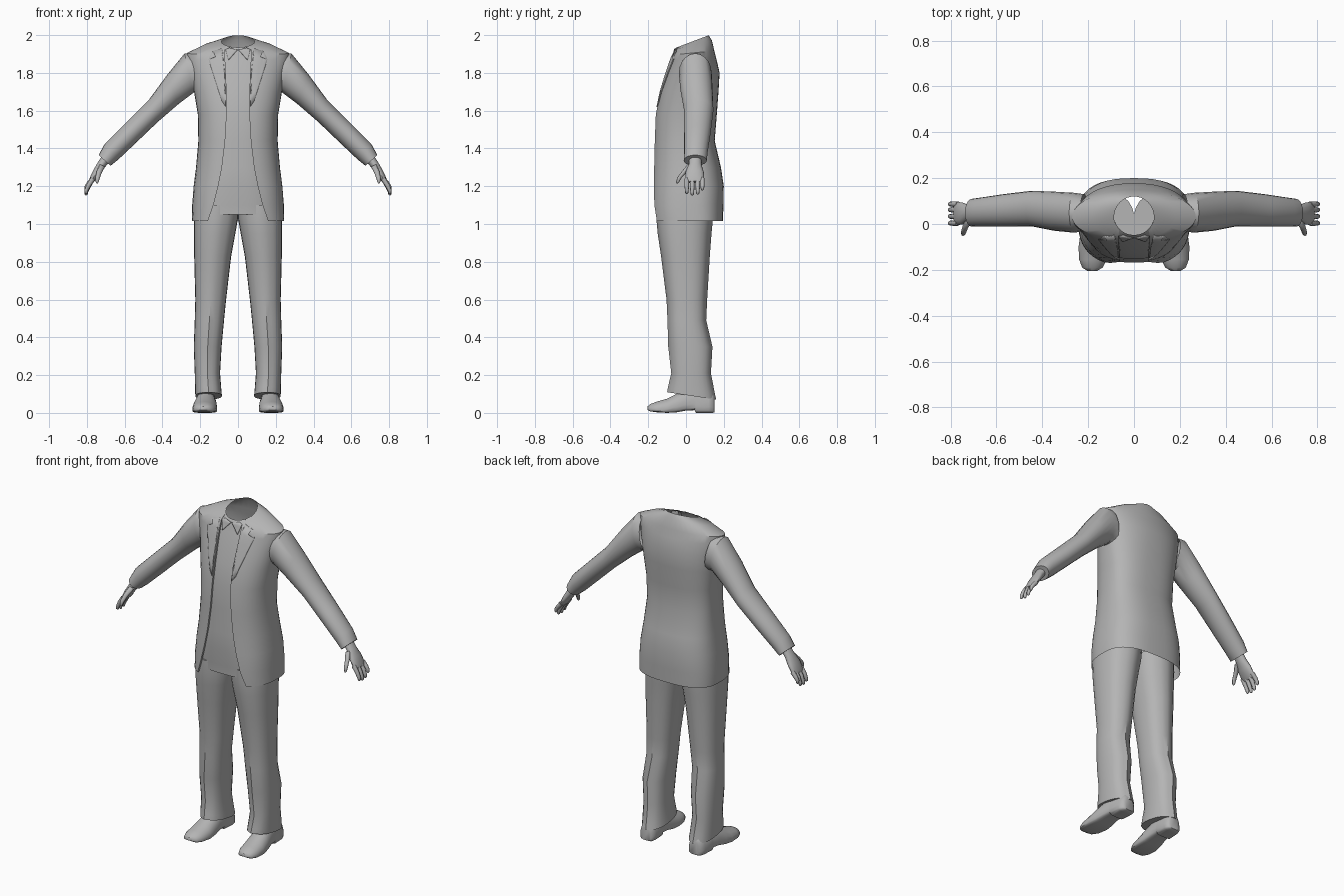
import bpy, bmesh, math
from mathutils import Vector
from mathutils.bvhtree import BVHTree

if "Cube" in bpy.data.objects:
    bpy.data.objects.remove(bpy.data.objects["Cube"])

grey = bpy.data.materials.new("suit_grey")
grey.diffuse_color = (0.46, 0.46, 0.46, 1)
grey.use_nodes = True
grey.node_tree.nodes["Principled BSDF"].inputs["Base Color"].default_value = grey.diffuse_color


def finish(name, bm, mirror=False, angle=35):
    me = bpy.data.meshes.new(name)
    bm.to_mesh(me)
    bm.free()
    ob = bpy.data.objects.new(name, me)
    bpy.context.collection.objects.link(ob)
    me.materials.append(grey)
    if mirror:
        mod = ob.modifiers.new("mirror", 'MIRROR')
        mod.use_clip = False
        mod.use_mirror_merge = False
    bpy.ops.object.select_all(action='DESELECT')
    bpy.context.view_layer.objects.active = ob
    ob.select_set(True)
    bpy.ops.object.shade_smooth_by_angle(angle=math.radians(angle))
    return ob


def loft(name, rings, closed=True, caps=(True, True), mirror=False, angle=35):
    """Skin a list of equal-length point rings."""
    bm = bmesh.new()
    vs = [[bm.verts.new(p) for p in r] for r in rings]
    n = len(rings[0])
    for a, b in zip(vs, vs[1:]):
        for j in range(n if closed else n - 1):
            k = (j + 1) % n
            bm.faces.new((a[j], a[k], b[k], b[j]))
    if caps[0]:
        bm.faces.new(vs[0][::-1])
    if caps[1]:
        bm.faces.new(vs[-1])
    if closed:
        bmesh.ops.recalc_face_normals(bm, faces=bm.faces)
    return finish(name, bm, mirror, angle)


def spow(v, e):
    return math.copysign(abs(v) ** e, v)


def body_point(a, z, k, hx, f, b, n):
    """Point on a body section; angle 0 faces the front."""
    yc = 0.03
    c = spow(math.cos(a), 2 / n)
    y = yc - c * ((yc - f) if c > 0 else (b - yc))
    return (hx * spow(math.sin(a), 2 / n), y, z + k * (y - yc))


# Body sections: z, tilt, half width, front y, back y, squareness, half opening
BODY = [
    (1.015, 0, .245, -.182, .196, 2.7, .160),
    (1.10, 0, .243, -.183, .198, 2.7, .130),
    (1.20, 0, .235, -.180, .200, 2.6, .105),
    (1.30, 0, .222, -.176, .185, 2.5, .085),
    (1.44, 0, .210, -.170, .152, 2.5, .068),
    (1.58, 0, .213, -.163, .163, 2.5, .060),
    (1.70, 0, .233, -.138, .172, 2.4, .060),
    (1.80, 0, .252, -.108, .178, 2.2, .065),
    (1.87, 0, .270, -.085, .162, 2.0, .068),
    (1.905, .1, .270, -.075, .150, 2.0, .068),
    (1.945, .25, .180, -.068, .137, 2.0, .068),
    (1.965, .38, .087, -.060, .120, 2.0, .066),
]

# Jacket: shell left open down the front, with the front edges turned in
rings = []
for z, k, hx, f, b, n, gap in BODY:
    a0 = math.asin((gap / hx) ** (n / 2))
    pts = [body_point(a0 + (2 * math.pi - 2 * a0) * i / 40, z, k, hx, f, b, n) for i in range(41)]
    turn = Vector((0, 0.014, 0))
    rings.append([Vector(pts[0]) + turn] + pts + [Vector(pts[-1]) + turn])
jacket = loft("jacket", rings, closed=False, caps=(False, False))

# Shirt and trouser front seen in the jacket opening
rings = []
for i, (z, k, hx, f, b, n, gap) in enumerate(BODY):
    inset = 0.026 if z < 1.15 else 0.012
    w = min(gap + 0.02, hx * 0.97)
    a1 = math.asin((w / hx) ** (n / 2))
    rings.append([body_point(a1 * (j / 6 - 1), max(z, 1.05), k, hx - .002, f + inset, b, n)
                  for j in range(13)])
shirt = loft("shirt_front", rings, closed=False, caps=(False, False))


def surface(ob):
    return BVHTree.FromPolygons([v.co for v in ob.data.vertices],
                                [p.vertices[:] for p in ob.data.polygons])


def plate(name, outline, targets, lift):
    """Thin cloth piece laid on the front of the body."""
    bm = bmesh.new()
    bm.faces.new([bm.verts.new((x, 0, z)) for x, z in outline])
    bmesh.ops.triangulate(bm, faces=bm.faces[:])
    bmesh.ops.subdivide_edges(bm, edges=bm.edges[:], cuts=5, use_grid_fill=True)
    trees = [surface(t) for t in targets]
    for v in bm.verts:
        hits = [t.ray_cast(Vector((v.co.x, -1, v.co.z)), Vector((0, 1, 0)))[0] for t in trees]
        v.co.y = min([h.y for h in hits if h] or [-.05]) - lift
    ob = finish(name, bm, True)
    mod = ob.modifiers.new("cloth", 'SOLIDIFY')
    mod.thickness, mod.offset = 0.005, 0
    return ob


plate("lapel", [(.064, 1.62), (.085, 1.65), (.155, 1.87), (.118, 1.885), (.132, 1.915),
                (.085, 1.93), (.071, 1.80)], [jacket], .003)
plate("shirt_collar", [(.002, 1.922), (.05, 1.868), (.066, 1.925), (.045, 1.932)],
      [shirt, jacket], .005)

# Sleeves: each section runs from a top point to a bottom point, with a y range
SLEEVE = [
    ((.235, 1.905), (.200, 1.690), (-.030, .130)),
    ((.283, 1.903), (.235, 1.695), (-.038, .136)),
    ((.375, 1.790), (.315, 1.635), (-.030, .141)),
    ((.470, 1.660), (.425, 1.540), (-.010, .145)),
    ((.600, 1.530), (.540, 1.430), (-.010, .130)),
    ((.705, 1.425), (.635, 1.340), (-.010, .115)),
    ((.738, 1.365), (.675, 1.308), (-.012, .110)),
]
rings = []
for t, b, (y0, y1) in SLEEVE:
    ring = []
    for i in range(20):
        a = 2 * math.pi * i / 20
        s = (1 + math.cos(a)) / 2
        ring.append((b[0] + (t[0] - b[0]) * s, (y0 + y1) / 2 + (y1 - y0) / 2 * math.sin(a),
                     b[1] + (t[1] - b[1]) * s))
    rings.append(ring)
loft("sleeve", rings, caps=(False, True), mirror=True)


def tube(name, path, n=10):
    """Path of (x, y, z, y radius, thickness radius) swept in the arm's plane."""
    rings = []
    for i, (x, y, z, ry, rt) in enumerate(path):
        p, q = path[max(i - 1, 0)], path[min(i + 1, len(path) - 1)]
        side = Vector((p[2] - q[2], 0, q[0] - p[0])).normalized()
        rings.append([Vector((x, y, z)) + Vector((0, ry, 0)) * math.cos(2 * math.pi * j / n)
                      + side * rt * math.sin(2 * math.pi * j / n) for j in range(n)])
    loft(name, rings, mirror=True, angle=60)


# Hands
tube("palm", [(.690, .050, 1.360, .032, .026), (.722, .048, 1.315, .034, .024),
              (.748, .046, 1.275, .048, .021), (.772, .046, 1.235, .050, .016),
              (.780, .046, 1.222, .044, .010)], 14)
for i, (y, tip) in enumerate([(.004, 1.160), (.033, 1.152), (.062, 1.156), (.087, 1.178)]):
    m = (1.232 + tip) / 2
    tube("finger_%d" % (i + 1), [(.768, y, 1.240, .012, .013), (.790, y, m + .01, .012, .012),
                                (.803, y, tip + .018, .010, .010), (.804, y, tip + .005, .008, .008),
                                (.803, y, tip, .003, .003)], 8)
tube("thumb", [(.718, .020, 1.310, .016, .016), (.735, -.010, 1.275, .015, .014),
               (.743, -.035, 1.245, .012, .012), (.746, -.044, 1.222, .008, .008),
               (.746, -.046, 1.214, .003, .003)], 8)

# Trouser legs: z, inner x, outer x, front y, back y, hem tilt
LEG = [
    (.090, .085, .226, -.100, .160, -.15),
    (.120, .088, .227, -.095, .153, -.15),
    (.210, .095, .229, -.078, .132, 0),
    (.350, .087, .234, -.094, .140, 0),
    (.490, .074, .229, -.098, .107, 0),
    (.600, .063, .226, -.103, .112, 0),
    (.830, .036, .232, -.132, .126, 0),
    (.950, .014, .234, -.150, .135, 0),
    (1.03, .000, .234, -.157, .143, 0),
    (1.10, -.005, .230, -.157, .145, 0),
]
rings = []
for z, x0, x1, y0, y1, k in LEG:
    ring = []
    for i in range(24):
        a = 2 * math.pi * i / 24
        c, s = spow(math.cos(a), .85), spow(math.sin(a), .85)
        if i not in (6, 18):          # pressed crease at front and back
            s *= .94
        y = (y0 + y1) / 2 + (y1 - y0) / 2 * s
        ring.append(((x0 + x1) / 2 + (x1 - x0) / 2 * c, y, z + k * (y - .03)))
    rings.append(ring)
loft("trouser_leg", rings, mirror=True, angle=40)

# Shoes: y, half width, bottom z, top z
SHOE = [
    (-.204, .022, .016, .034), (-.190, .045, .008, .047), (-.155, .060, .003, .060),
    (-.100, .066, .000, .076), (-.050, .062, .003, .102), (.000, .054, .012, .125),
    (.045, .050, .014, .130), (.052, .050, .000, .130), (.120, .050, .000, .120),
    (.143, .042, .000, .105), (.152, .028, .004, .085),
]
rings = []
for y, w, z0, z1 in SHOE:
    ring = []
    zc = z0 + (z1 - z0) * .28
    for i in range(18):
        a = 2 * math.pi * i / 18
        c, s = math.cos(a), math.sin(a)
        e = 1 if s > 0 else .45
        ring.append((.170 - y * .06 + w * spow(c, e), y,
                     zc + (z1 - zc if s > 0 else zc - z0) * spow(s, e)))
    rings.append(ring)
loft("shoe", rings, mirror=True, angle=45)
